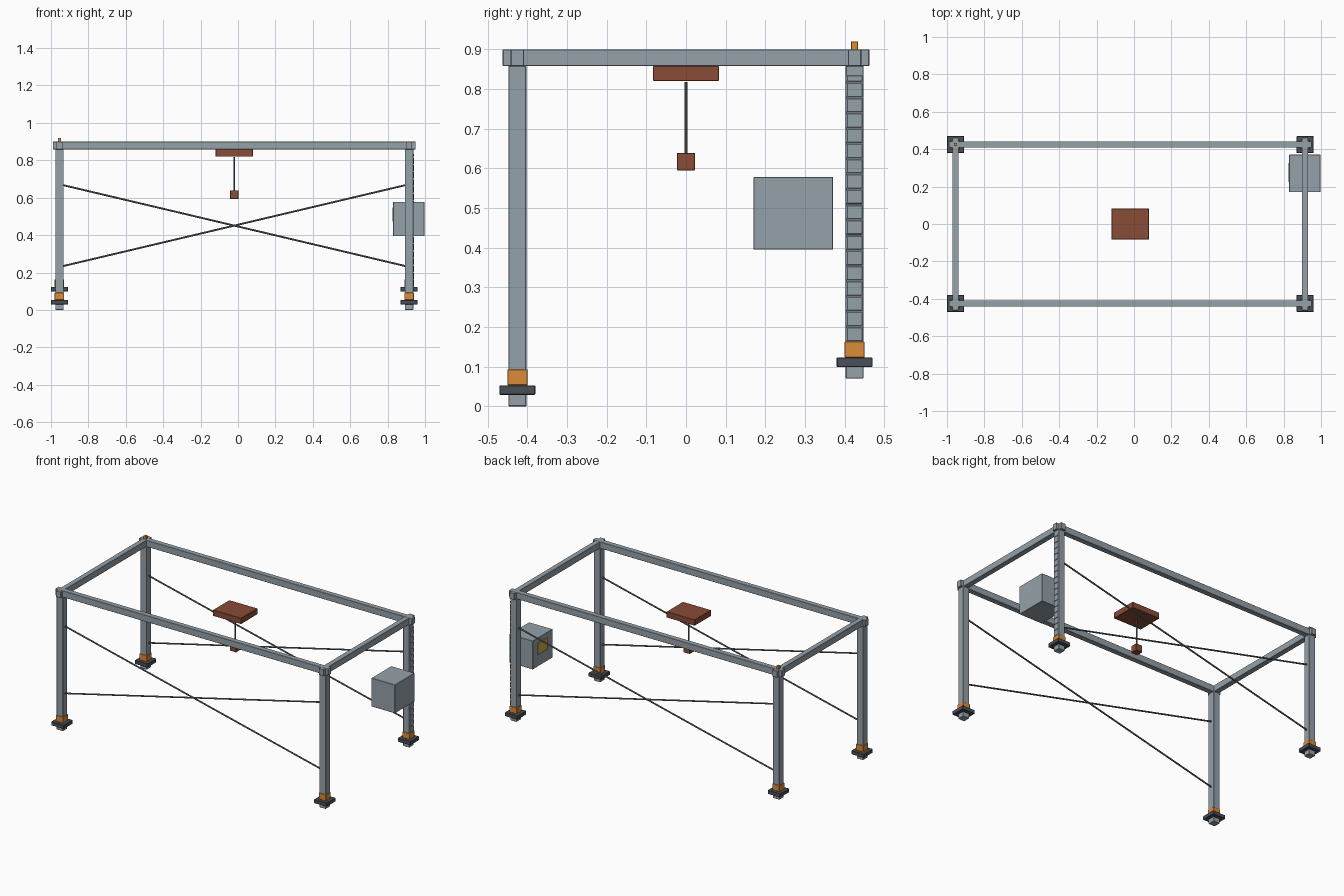
import bpy, bmesh
from mathutils import Vector

if "Cube" in bpy.data.objects:
    bpy.data.objects.remove(bpy.data.objects["Cube"])


def material(name, rgb):
    m = bpy.data.materials.new(name)
    m.diffuse_color = (*rgb, 1)
    m.use_nodes = True
    m.node_tree.nodes["Principled BSDF"].inputs["Base Color"].default_value = m.diffuse_color
    return m


STEEL = material("steel grey", (0.30, 0.355, 0.40))
DARK = material("dark foot grey", (0.068, 0.077, 0.095))
ROD = material("brace grey", (0.15, 0.16, 0.175))
ORANGE = material("orange", (0.72, 0.26, 0.04))
BROWN = material("rust brown", (0.25, 0.072, 0.037))
GOLD = material("gold", (0.60, 0.40, 0.08))


def finish(name, bm, mat):
    mesh = bpy.data.meshes.new(name)
    bm.to_mesh(mesh)
    bm.free()
    mesh.materials.append(mat)
    ob = bpy.data.objects.new(name, mesh)
    bpy.context.collection.objects.link(ob)
    return ob


def box(name, x, y, z, mat, bevel=0.0015):
    """Box from (min, max) ranges with slightly broken edges."""
    bm = bmesh.new()
    bmesh.ops.create_cube(bm, size=1)
    for v in bm.verts:
        v.co = [r[0] + (c + 0.5) * (r[1] - r[0]) for c, r in zip(v.co, (x, y, z))]
    ob = finish(name, bm, mat)
    mod = ob.modifiers.new("edge bevel", 'BEVEL')
    mod.width = bevel
    mod.segments = 1
    return ob


def around(c, size):
    return (c - size / 2, c + size / 2)


def rod(name, a, b, radius, mat, sides=8):
    """Cylinder between two points."""
    a, b = Vector(a), Vector(b)
    bm = bmesh.new()
    bmesh.ops.create_cone(bm, cap_ends=True, segments=sides, radius1=radius,
                          radius2=radius, depth=(b - a).length)
    ob = finish(name, bm, mat)
    ob.location = (a + b) / 2
    ob.rotation_euler = (b - a).to_track_quat('Z', 'Y').to_euler()
    return ob


CX, HX, HY = -0.02, 0.9345, 0.425      # frame centre and leg offsets
XL, XR = CX - HX, CX + HX

# legs with feet; the rear pair stands higher
for sx, x in (("left", XL), ("right", XR)):
    for sy, y, z in (("front", -HY, 0.0), ("back", HY, 0.07)):
        tag = f"{sy}_{sx}"
        box(f"{tag}_leg", around(x, 0.045), around(y, 0.045), (z, 0.858), STEEL)
        box(f"{tag}_foot_plate", around(x, 0.09), around(y, 0.09), (z + 0.029, z + 0.053), DARK)
        box(f"{tag}_collar", around(x, 0.051), around(y, 0.051), (z + 0.053, z + 0.093), ORANGE)

# top frame beams crossing at the corners
for tag, y in (("front", -HY), ("back", HY)):
    box(f"{tag}_beam", (XL - 0.035, XR + 0.035), around(y, 0.034), (0.858, 0.90), STEEL)
for tag, x in (("left", XL), ("right", XR)):
    box(f"{tag}_beam", around(x, 0.034), (-HY - 0.037, HY + 0.037), (0.858, 0.8995), STEEL)

# crossed braces on the front and back
for tag, y in (("front", -HY), ("back", HY)):
    rod(f"{tag}_brace_falling", (XL, y, 0.672), (XR, y, 0.23), 0.005, ROD)
    rod(f"{tag}_brace_rising", (XL, y, 0.23), (XR, y, 0.672), 0.005, ROD)

# cable chain links on the outside of the right rear leg
for i in range(18):
    box(f"cable_chain_link_{i + 1}", (XR + 0.015, XR + 0.0252), around(HY, 0.04),
        around(0.143 + 0.0385 * i, 0.035), STEEL)
box("cable_chain_end", (XR + 0.015, XR + 0.0252), around(HY, 0.04), (0.819, 0.834), STEEL)

# trolley with hanging load
box("trolley", around(CX, 0.2), around(0, 0.166), (0.82, 0.858), BROWN)
rod("hoist_rod", (CX, 0, 0.63), (CX, 0, 0.817), 0.0035, ROD)
box("hoist_block", around(CX, 0.045), around(0, 0.045), (0.594, 0.639), BROWN)

# control cabinet with a screen on its inner side
box("control_cabinet", (0.83, 0.997), (0.17, 0.371), (0.395, 0.578), STEEL)
box("cabinet_screen", (0.825, 0.832), (0.225, 0.325), (0.472, 0.547), GOLD)

# beacon on the left rear corner
box("beacon", around(XL, 0.018), around(HY, 0.018), (0.895, 0.92), ORANGE)
